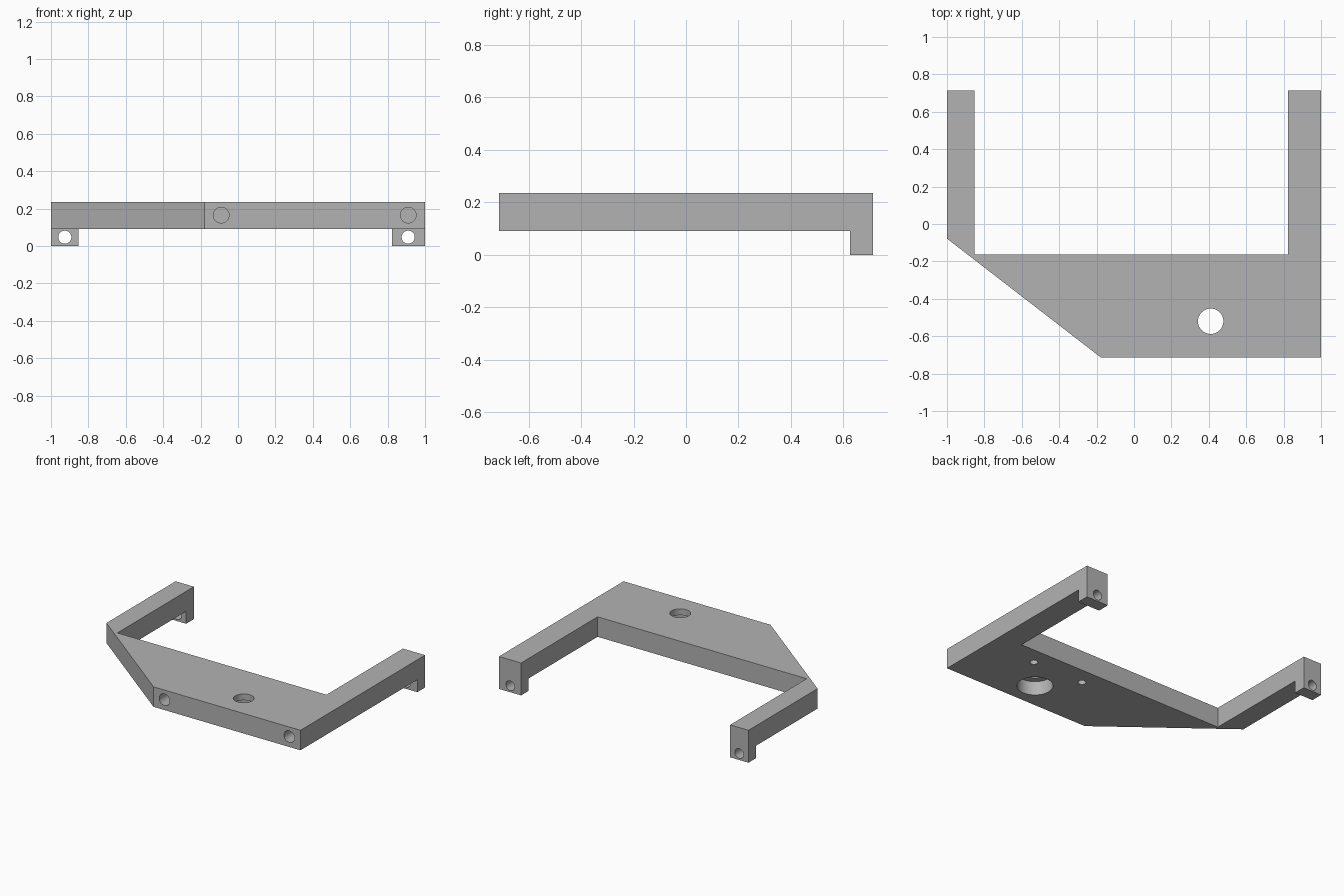
import bpy, bmesh
from mathutils import Matrix, Vector

cube = bpy.data.objects.get("Cube")
if cube:
    bpy.data.objects.remove(cube, do_unlink=True)

grey = bpy.data.materials.new("plain grey")
grey.use_nodes = True
colour = (0.45, 0.45, 0.45, 1)
grey.diffuse_color = colour
grey.node_tree.nodes["Principled BSDF"].inputs["Base Color"].default_value = colour

TOP, UNDER, FRONT, BACK = 0.235, 0.09, -0.713, 0.713
ARM_L, ARM_R = -0.853, 0.823


def make_object(name, bm):
    bmesh.ops.recalc_face_normals(bm, faces=bm.faces)
    mesh = bpy.data.meshes.new(name)
    bm.to_mesh(mesh)
    bm.free()
    mesh.materials.append(grey)
    obj = bpy.data.objects.new(name, mesh)
    bpy.context.collection.objects.link(obj)
    return obj


def prism(name, outline, z0, z1):
    bm = bmesh.new()
    face = bm.faces.new([bm.verts.new((x, y, z0)) for x, y in outline])
    new = bmesh.ops.extrude_face_region(bm, geom=[face])["geom"]
    verts = [v for v in new if isinstance(v, bmesh.types.BMVert)]
    bmesh.ops.translate(bm, verts=verts, vec=(0, 0, z1 - z0))
    return make_object(name, bm)


def drill(name, start, end, radius):
    a, b = Vector(start), Vector(end)
    turn = Vector((0, 0, 1)).rotation_difference(b - a).to_matrix().to_4x4()
    bm = bmesh.new()
    bmesh.ops.create_cone(bm, cap_ends=True, segments=48, radius1=radius,
                          radius2=radius, depth=(b - a).length,
                          matrix=Matrix.Translation((a + b) / 2) @ turn)
    return make_object(name, bm)


def combine(target, tool, operation):
    mod = target.modifiers.new(tool.name, "BOOLEAN")
    mod.operation = operation
    mod.solver = "EXACT"
    mod.object = tool
    bpy.context.view_layer.objects.active = target
    bpy.ops.object.modifier_apply(modifier=mod.name)
    bpy.data.objects.remove(tool, do_unlink=True)


# Flat plate with a slanted corner and two rear arms
frame = prism("bracket_frame", [
    (-1, BACK), (-1, -0.078), (-0.178, FRONT), (1, FRONT), (1, BACK),
    (ARM_R, BACK), (ARM_R, -0.163), (ARM_L, -0.163), (ARM_L, BACK)], UNDER, TOP)

# Hooked feet at the arm ends, each with a through hole
for side, x0, x1, hole_x in (("right", -1, ARM_L, -0.926), ("left", ARM_R, 1, 0.91)):
    foot = prism(side + "_foot", [(x0, 0.625), (x1, 0.625), (x1, BACK), (x0, BACK)],
                 0, 0.16)
    combine(frame, foot, "UNION")
    combine(frame, drill(side + "_foot_hole", (hole_x, 0.5, 0.047),
                         (hole_x, 0.8, 0.047), 0.035), "DIFFERENCE")

# Blind holes in the front edge
for x in (-0.09, 0.91):
    combine(frame, drill("front_hole", (x, -0.8, 0.165), (x, -0.5, 0.165), 0.042),
            "DIFFERENCE")

# Main hole, counterbored from below
combine(frame, drill("main_hole", (0.41, -0.52, 0), (0.41, -0.52, 0.3), 0.068),
        "DIFFERENCE")
combine(frame, drill("counterbore", (0.41, -0.52, 0), (0.41, -0.52, UNDER + 0.1), 0.118),
        "DIFFERENCE")

# Small blind screw holes in the underside
for x in (0.205, 0.615):
    combine(frame, drill("screw_hole", (x, -0.288, 0), (x, -0.288, UNDER + 0.1), 0.027),
            "DIFFERENCE")

# Smooth hole walls, crisp edges
bpy.ops.object.select_all(action="DESELECT")
frame.select_set(True)
bpy.context.view_layer.objects.active = frame
bpy.ops.object.shade_smooth_by_angle()
